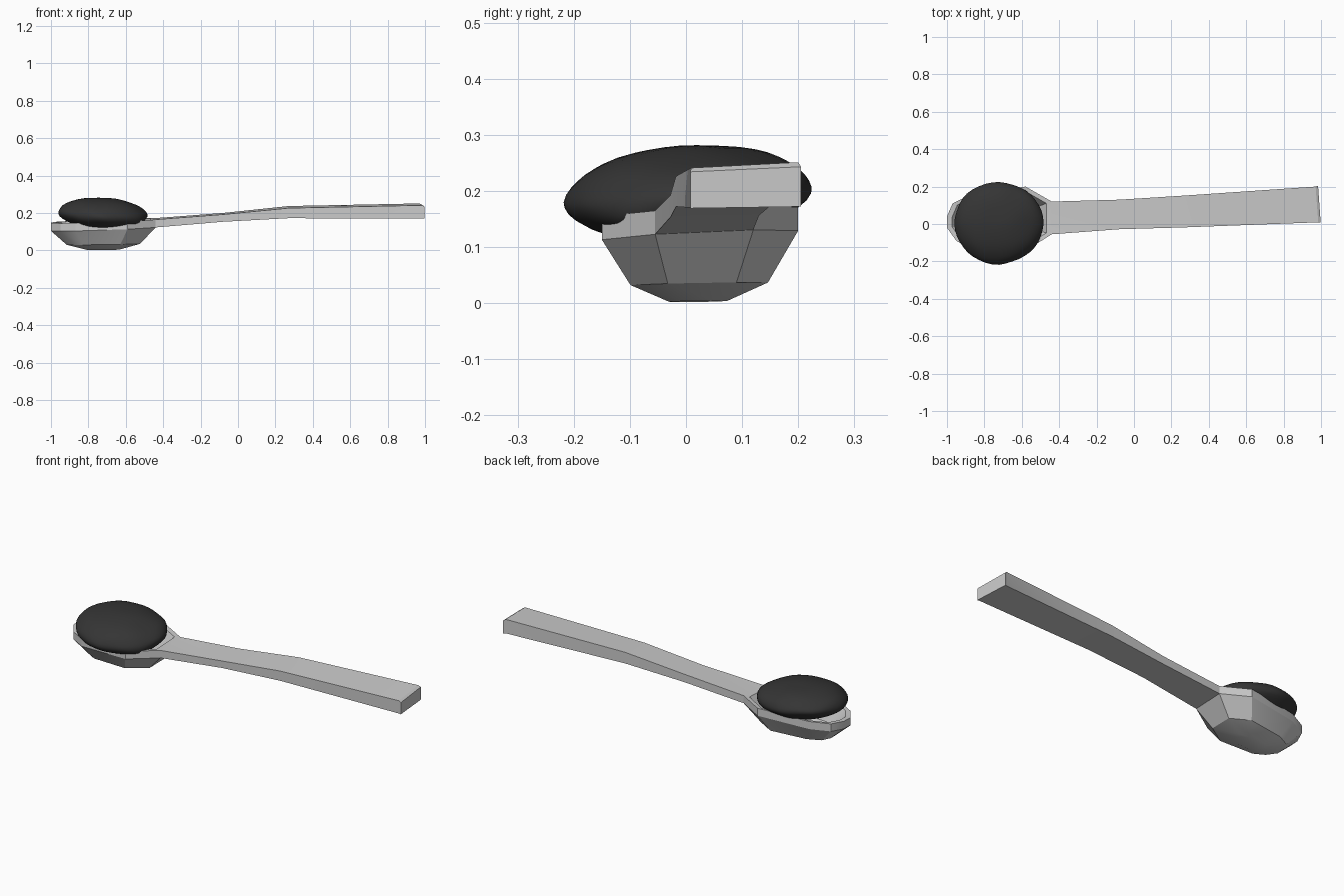
import bpy, bmesh, math
from mathutils import Vector, noise

if "Cube" in bpy.data.objects:
    bpy.data.objects.remove(bpy.data.objects["Cube"])


def finish(bm, name, angle=30):
    bmesh.ops.recalc_face_normals(bm, faces=bm.faces[:])
    me = bpy.data.meshes.new(name)
    bm.to_mesh(me)
    bm.free()
    ob = bpy.data.objects.new(name, me)
    bpy.context.collection.objects.link(ob)
    bpy.ops.object.select_all(action='DESELECT')
    ob.select_set(True)
    bpy.context.view_layer.objects.active = ob
    bpy.ops.object.shade_smooth_by_angle(angle=math.radians(angle))
    return ob


def bridge(bm, a, b, skip=None):
    n = len(a)
    for i in range(n):
        if i != skip:
            bm.faces.new((a[i], a[(i + 1) % n], b[(i + 1) % n], b[i]))


# Spoon: faceted bowl made of scaled rings of the rim outline
rim = [(-0.44, -0.055), (-0.59, -0.15), (-0.87, -0.135), (-0.95, -0.09),
       (-1.0, -0.02), (-1.0, 0.04), (-0.97, 0.11), (-0.87, 0.16),
       (-0.58, 0.2), (-0.44, 0.12)]
cx, cy = -0.72, 0.02
bm = bmesh.new()


def ring(scale, z, follow):
    # follow: how much the ring shares the slope of the rim
    out = []
    for x, y in rim:
        x, y = cx + (x - cx) * scale, cy + (y - cy) * scale
        slope = 0.036 * (x - cx) + 0.045 * (y - cy)
        out.append(bm.verts.new((x, y, z + slope * follow)))
    return out


bottom = ring(0.3, 0.003, 0.3)
mid = ring(0.7, 0.033, 0.4)
low = ring(1.0, 0.116, 1)
top = ring(1.0, 0.158, 1)
inner = ring(0.9, 0.156, 1)
inner_mid = ring(0.62, 0.055, 0.4)
inner_floor = ring(0.28, 0.028, 0.3)
bridge(bm, bottom, mid)
bridge(bm, mid, low)
bridge(bm, low, top, skip=len(rim) - 1)   # open where the handle joins
bridge(bm, top, inner)
bridge(bm, inner, inner_mid)
bridge(bm, inner_mid, inner_floor)
bm.faces.new(bottom)
bm.faces.new(inner_floor)

# Handle: x, front y, back y, bottom z, front top z, back top z
sections = [(-0.08, -0.028, 0.13, 0.153, 0.192, 0.2),
            (0.27, -0.018, 0.152, 0.172, 0.226, 0.237),
            (0.985, 0.009, 0.2, 0.17, 0.241, 0.251),
            (0.998, 0.008, 0.205, 0.169, 0.234, 0.243)]
prev = [low[0], low[-1], top[-1], top[0]]
for x, y0, y1, z, zf, zb in sections:
    skew = 0.014 if x > 0.9 else 0       # slightly slanted end
    cur = [bm.verts.new(p) for p in ((x, y0, z), (x - skew, y1, z + 0.003),
                                     (x - skew, y1, zb), (x, y0, zf))]
    bridge(bm, prev, cur)
    prev = cur
bm.faces.new(prev)
finish(bm, "spoon", 25)

# Heap: lumpy flattened ball resting in the bowl
bm = bmesh.new()
bmesh.ops.create_icosphere(bm, subdivisions=4, radius=1)
for v in bm.verts:
    p = v.co.copy()
    r = 1 + 0.05 * noise.noise(p * 1.8 + Vector((3, 1, 7)))
    x, y = p.x * 0.237 * r, p.y * 0.219 * r
    z = p.z * (0.088 if p.z > 0 else 0.085) * r
    v.co = (-0.721 + x, 0.003 + y, 0.193 + z - 0.05 * x + 0.06 * y)
heap = finish(bm, "heap", 40)
mat = bpy.data.materials.new("dark_heap")
mat.diffuse_color = (0.035, 0.035, 0.035, 1)
mat.use_nodes = True
mat.node_tree.nodes["Principled BSDF"].inputs["Base Color"].default_value = mat.diffuse_color
heap.data.materials.append(mat)
